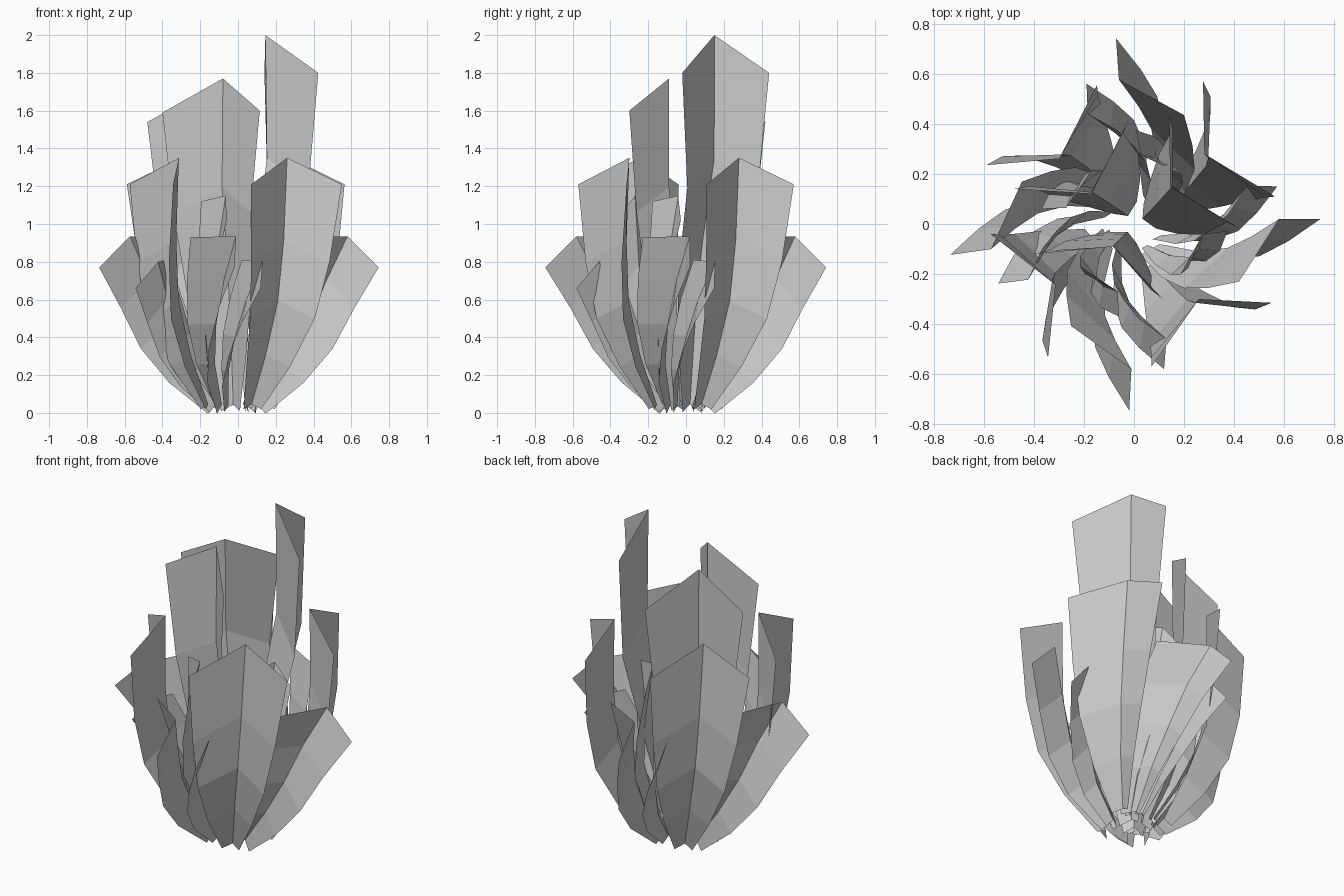
import bpy, bmesh, math
from mathutils import Vector, Matrix

if "Cube" in bpy.data.objects:
    bpy.data.objects.remove(bpy.data.objects["Cube"])

# growth profiles, one row per ring: outward fraction, height fraction, width fraction
UPRIGHT = [(0, 0, .18), (.5, .2, .45), (.88, .42, .68), (1, .667, .84), (1, 1, 1)]
TALL = [(0, 0, .2), (.2, .2, .45), (.5, .42, .68), (1.03, .667, .8), (1, 1, 1)]
SPREAD = [(0, 0, .3), (.33, .24, .6), (.57, .48, .8), (.76, .74, .9), (1, 1, 1)]


def leaf(name, tip, left, right, profile, base_radius, swirl, angle=0):
    """Strip folded along its midrib; tip/left/right are its three top corners.
    swirl turns the lower rings about the plant's axis (degrees at the base)."""
    tip, left, right = Vector(tip), Vector(left), Vector(right)
    outward = (left + right) / 2
    base = Vector((outward.x, outward.y, 0)).normalized() * base_radius
    base.z = .045
    bm = bmesh.new()
    rows = []
    for out, up, width in profile:
        mid = base.lerp(tip, out)
        mid.z = base.z + (tip.z - base.z) * up
        turn = Matrix.Rotation(math.radians(angle + swirl * (1 - up)), 3, 'Z')
        rows.append([bm.verts.new(turn @ p) for p in
                     (mid + (left - tip) * width, mid, mid + (right - tip) * width)])
    for low, high in zip(rows, rows[1:]):
        for i in range(2):
            bm.faces.new((low[i], low[i + 1], high[i + 1], high[i]))
    mesh = bpy.data.meshes.new(name)
    bm.to_mesh(mesh)
    bm.free()
    bpy.context.collection.objects.link(bpy.data.objects.new(name, mesh))


def whorl(name, angles, *shape):
    for angle in angles:
        leaf(name, *shape, angle)


# three tall central leaves
leaf("tall_leaf", (.145, .15, 2), (.425, -.02, 1.8), (.14, .44, 1.8), TALL, .04, -5)
leaf("tall_leaf", (-.08, -.09, 1.77), (-.40, -.12, 1.59), (.115, -.30, 1.6), TALL, .04, -5)
leaf("tall_leaf", (-.17, .12, 1.71), (-.02, .42, 1.54), (-.48, .14, 1.54), TALL, .04, -5)

# broad middle leaves on the diagonals
whorl("broad_leaf", (0, 94, 188, 267),
      (.26, -.30, 1.35), (.07, -.57, 1.21), (.55, -.315, 1.21), UPRIGHT, .17, -10)

# narrow inner leaves between the broad ones
whorl("inner_leaf", (0, 95, 188, 270),
      (-.065, -.27, 1.15), (-.195, -.20, 1.12), (-.06, -.37, 1.02), UPRIGHT, .10, -38)

# spreading outer leaves
whorl("outer_leaf", (0, 94, 188, 267),
      (.58, .02, .935), (.42, -.23, .93), (.745, .02, .77), SPREAD, .13, -28)

# short outer leaves
whorl("short_leaf", (0, 93, 187, 282),
      (.13, -.46, .8), (.02, -.38, .81), (.12, -.58, .66), SPREAD, .12, -33)
